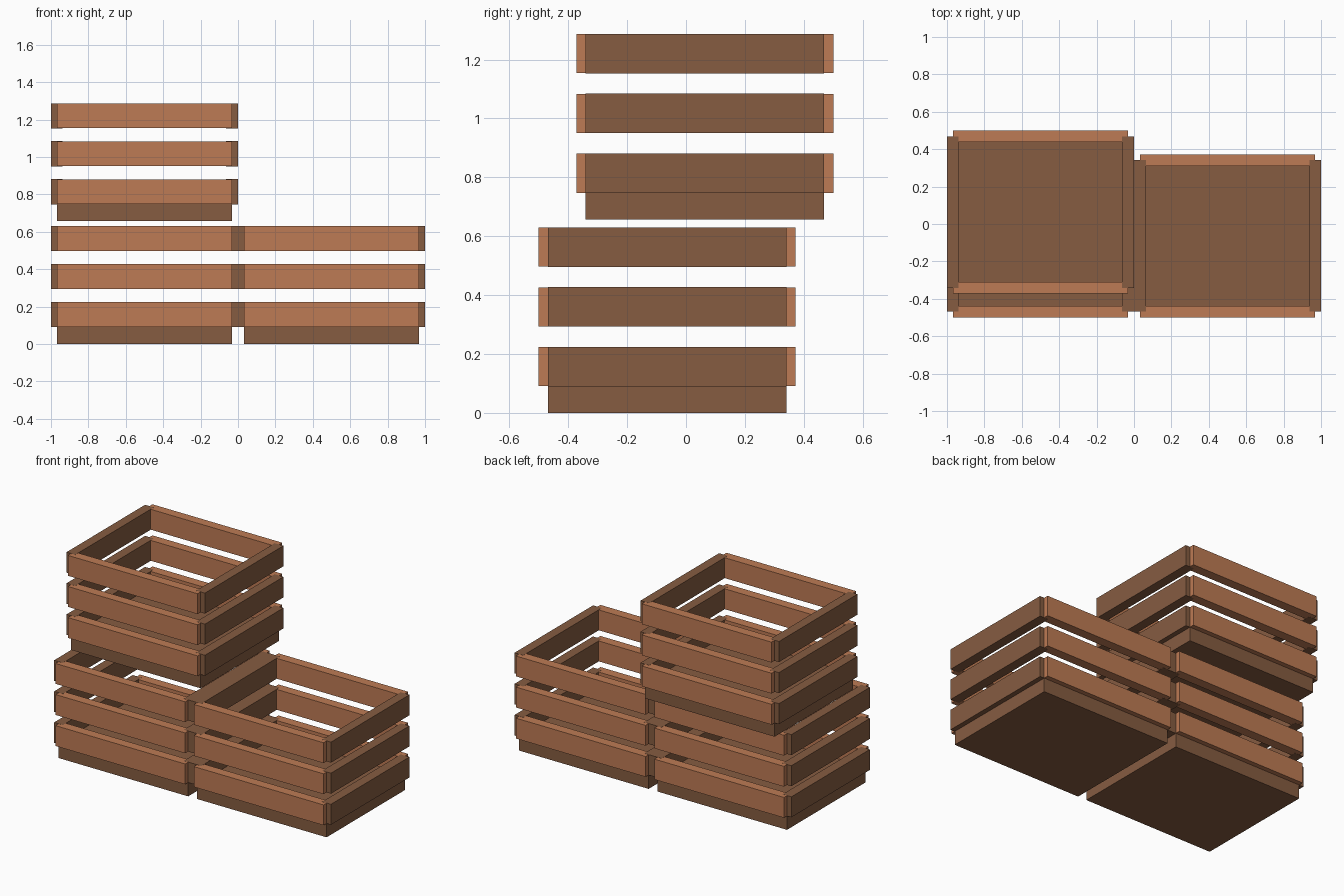
import bpy

cube = bpy.data.objects.get("Cube")
if cube:
    bpy.data.objects.remove(cube, do_unlink=True)


def make_material(name, rgb):
    mat = bpy.data.materials.new(name)
    mat.use_nodes = True
    color = (*rgb, 1.0)
    mat.diffuse_color = color
    mat.node_tree.nodes["Principled BSDF"].inputs["Base Color"].default_value = color
    return mat


light_wood = make_material("light_wood", (0.515, 0.198, 0.089))
dark_wood = make_material("dark_wood", (0.238, 0.107, 0.053))


def board(name, center, size, mat):
    bpy.ops.mesh.primitive_cube_add(size=1, location=center)
    obj = bpy.context.object
    obj.name = name
    obj.scale = size
    bpy.ops.object.transform_apply(location=False, rotation=False, scale=True)
    obj.data.materials.append(mat)


WIDTH, DEPTH = 0.937, 0.81      # floor size; slats straddle its edges
THICK, SLAT_H = 0.063, 0.133
SLAT_Z = (0.157, 0.36, 0.563)   # slat centres above the crate bottom
FLOOR_H = 0.12


def crate(name, x, y, z):
    # Solid floor
    board(f"{name}_floor", (x, y, z + FLOOR_H / 2), (WIDTH, DEPTH, FLOOR_H), dark_wood)
    # Three rings of slats; the side slats sit a hair proud at the corner overlaps
    for i, height in enumerate(SLAT_Z, 1):
        for side, sign in (("front", -1), ("back", 1)):
            board(f"{name}_{side}_slat_{i}", (x, y + sign * DEPTH / 2, z + height),
                  (WIDTH, THICK, SLAT_H), light_wood)
        for side, sign in (("right", -1), ("left", 1)):
            board(f"{name}_{side}_slat_{i}", (x + sign * WIDTH / 2, y, z + height),
                  (THICK, DEPTH, SLAT_H + 0.001), dark_wood)


crate("lower_right_crate", -0.5, -0.064, 0)
crate("lower_left_crate", 0.5, -0.064, 0)
crate("upper_crate", -0.5, 0.064, 0.657)
